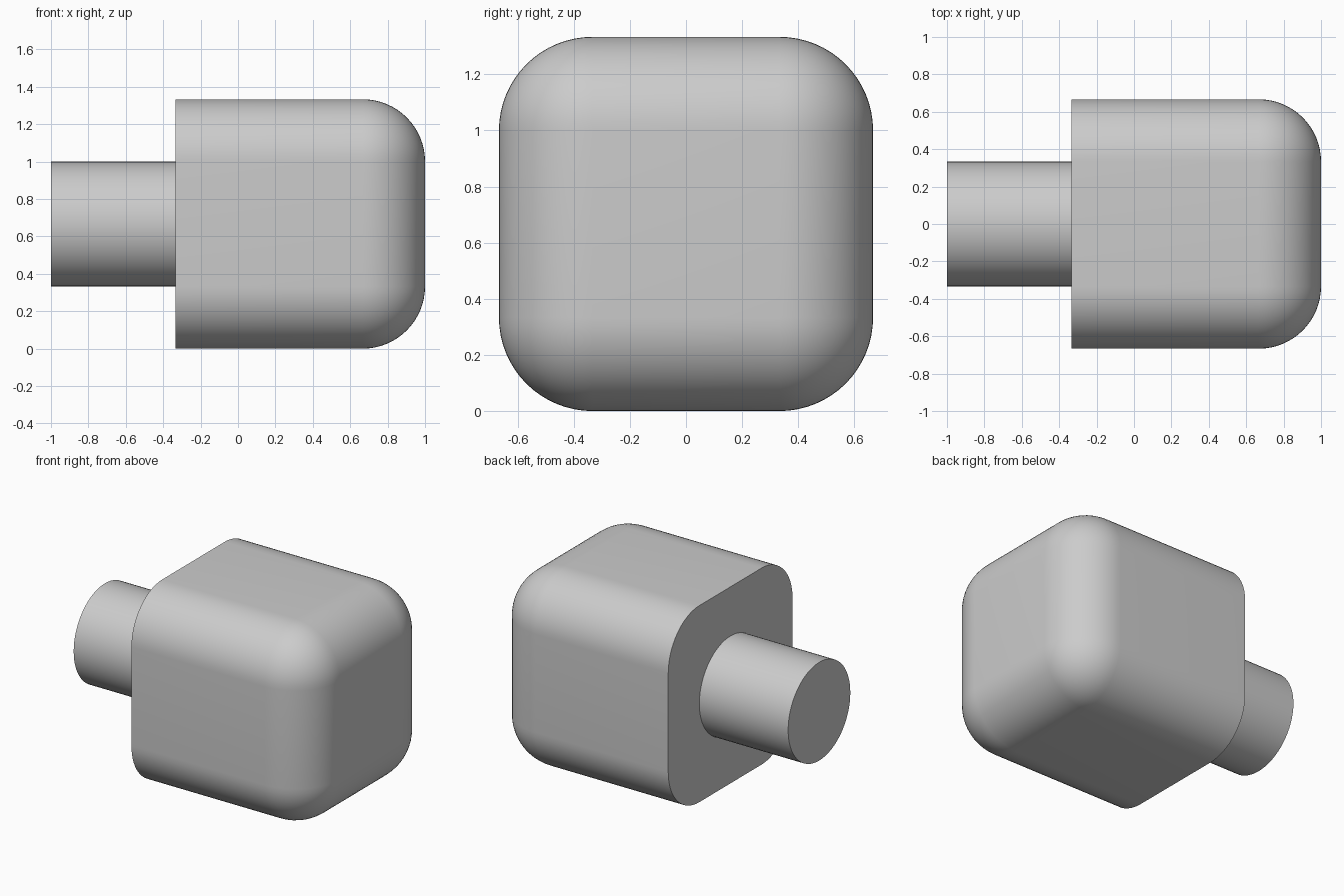
import bpy
import bmesh
import math
from mathutils import Matrix

default = bpy.data.objects.get("Cube")
if default:
    bpy.data.objects.remove(default)

RADIUS = 1 / 3       # edge rounding and shaft radius
SIZE = 4 / 3         # head edge length
BACK = -RADIUS       # flat side of the head

grey = bpy.data.materials.new("plain_grey")
grey.use_nodes = True
colour = (0.6, 0.6, 0.6, 1)
grey.diffuse_color = colour
grey.node_tree.nodes["Principled BSDF"].inputs["Base Color"].default_value = colour


def add_part(name, bm, location):
    mesh = bpy.data.meshes.new(name)
    bmesh.ops.recalc_face_normals(bm, faces=bm.faces)
    bm.to_mesh(mesh)
    bm.free()
    mesh.materials.append(grey)
    part = bpy.data.objects.new(name, mesh)
    part.location = location
    bpy.context.collection.objects.link(part)
    bpy.ops.object.select_all(action="DESELECT")
    part.select_set(True)
    bpy.context.view_layer.objects.active = part
    bpy.ops.object.shade_smooth_by_angle(angle=math.radians(30))
    return part


# Head: a cube with every edge rounded except around its flat left-hand side
bm = bmesh.new()
bmesh.ops.create_cube(bm, size=SIZE)
rounded = [e for e in bm.edges if any(v.co.x > 0 for v in e.verts)]
bmesh.ops.bevel(bm, geom=rounded, offset=RADIUS, offset_type="OFFSET",
                segments=16, profile=0.5, affect="EDGES", clamp_overlap=True)
add_part("rounded_head", bm, (BACK + SIZE / 2, 0, SIZE / 2))

# Shaft: a round bar running out of the flat side
bm = bmesh.new()
length = 1 + BACK
bmesh.ops.create_cone(bm, cap_ends=True, segments=64, radius1=RADIUS,
                      radius2=RADIUS, depth=length,
                      matrix=Matrix.Rotation(math.pi / 2, 4, "Y"))
add_part("shaft", bm, (BACK - length / 2, 0, SIZE / 2))
